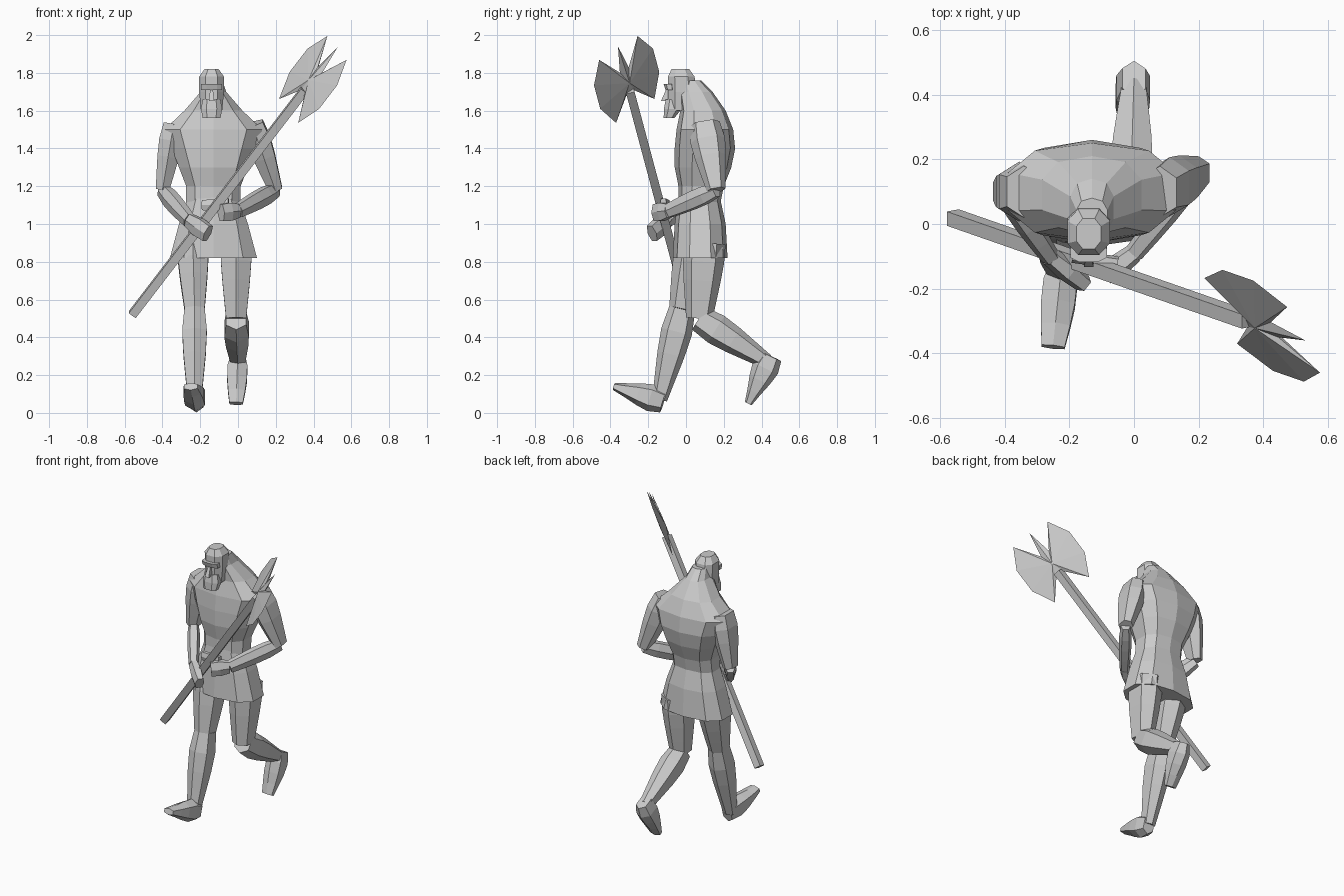
import bpy, bmesh, math
from mathutils import Vector

cube = bpy.data.objects.get("Cube")
if cube:
    bpy.data.objects.remove(cube, do_unlink=True)

grey = bpy.data.materials.new("plain_grey")
grey.use_nodes = True
shade = (.6, .6, .6, 1)
grey.diffuse_color = shade
grey.node_tree.nodes["Principled BSDF"].inputs["Base Color"].default_value = shade

ACROSS = Vector((1, 0, 0))
BACKWARD = Vector((0, 1, 0))
UPWARD = Vector((0, 0, 1))


def finish(name, bm):
    bmesh.ops.recalc_face_normals(bm, faces=bm.faces)
    mesh = bpy.data.meshes.new(name)
    bm.to_mesh(mesh)
    bm.free()
    mesh.materials.append(grey)
    obj = bpy.data.objects.new(name, mesh)
    bpy.context.collection.objects.link(obj)


def skin(name, rings):
    """Join rings of points with quads and close both ends."""
    bm = bmesh.new()
    loops = [[bm.verts.new(point) for point in ring] for ring in rings]
    for lower, upper in zip(loops, loops[1:]):
        for i in range(len(lower)):
            bm.faces.new((lower[i - 1], lower[i], upper[i], upper[i - 1]))
    bm.faces.new(loops[0])
    bm.faces.new(loops[-1])
    finish(name, bm)


def make_ring(centre, wide, deep, sides):
    """Rounded box outline around a centre."""
    points = []
    for i in range(sides):
        angle = (i + .5) * math.tau / sides
        c, s = math.cos(angle), math.sin(angle)
        points.append(centre + wide * math.copysign(abs(c) ** .8, c)
                      + deep * math.copysign(abs(s) ** .8, s))
    return points


def stack(name, rows, sides, middle):
    """Level rings from rows of height, half width, front and back."""
    rings = []
    for height, half, front, back in rows:
        centre = Vector((middle, (front + back) / 2, height))
        rings.append(make_ring(centre, ACROSS * half, BACKWARD * (back - front) / 2, sides))
    skin(name, rings)


def segment(name, start, end, first, last, bulge=0, side=ACROSS, sides=6, steps=4):
    """Tapered limb whose half width and half depth swell between the ends."""
    start, end = Vector(start), Vector(end)
    axis = (end - start).normalized()
    wide = (side - axis * side.dot(axis)).normalized()
    deep = axis.cross(wide)
    rings = []
    for i in range(steps + 1):
        t = i / steps
        swell = 1 + bulge * math.sin(math.pi * t ** .7)
        width, depth = Vector(first).lerp(Vector(last), t) * swell
        rings.append(make_ring(start.lerp(end, t), wide * width, deep * depth, sides))
    skin(name, rings)


# Torso leaning into the neck, and the flared skirt
body_middle, head_middle = -.13, -.14
stack("torso", [(1.1, .15, -.04, .18), (1.2, .15, -.04, .2), (1.3, .19, -.06, .24),
                (1.4, .23, -.06, .26), (1.5, .27, -.05, .25), (1.6, .16, -.03, .21),
                (1.7, .07, -.04, .14), (1.76, .05, -.04, .08)], 10, body_middle)
stack("skirt", [(.82, .24, -.07, .22), (1, .19, -.06, .21), (1.14, .14, -.04, .18)],
      10, body_middle)

# Head, beard, nose and brow
stack("head", [(1.6, .06, -.1, .05), (1.7, .07, -.1, .06), (1.78, .07, -.1, .05),
               (1.82, .04, -.08, .02)], 8, head_middle)
stack("beard", [(1.56, .05, -.12, -.06), (1.61, .06, -.12, -.02),
                (1.66, .05, -.11, -.02)], 8, head_middle)
stack("nose", [(1.65, .02, -.14, -.08), (1.71, .01, -.11, -.08)], 4, head_middle)
stack("brow", [(1.71, .06, -.11, -.06), (1.74, .06, -.12, -.06)], 8, head_middle)

# Arms: shoulder, elbow, wrist and knuckles
arms = {
    "right": ((-.34, .1, 1.53), (-.4, .1, 1.18), (-.26, -.1, 1.02), (-.16, -.18, .95)),
    "left": ((.08, .1, 1.53), (.2, .16, 1.18), (0, -.09, 1.07), (-.09, -.16, 1.06)),
}
for name, (shoulder, elbow, wrist, knuckles) in arms.items():
    segment(name + "_upper_arm", shoulder, elbow, (.06, .08), (.04, .05), .3)
    segment(name + "_forearm", elbow, wrist, (.04, .03), (.04, .03), .3, UPWARD)
    segment(name + "_hand", wrist, knuckles, (.04, .03), (.05, .03), .2, UPWARD, steps=2)
segment("left_fingers", (-.05, -.12, 1.1), (-.19, -.1, 1.1), (.04, .02), (.03, .02),
        0, UPWARD, steps=2)

# Legs: hip, knee, ankle, heel and toe
legs = {
    "right": ((-.24, .06, .9), (-.23, -.02, .55), (-.23, -.14, .07),
              (-.22, -.12, .06), (-.25, -.38, .14)),
    "left": ((-.01, .1, .9), (-.01, .07, .5), (0, .43, .27),
             (0, .45, .3), (-.01, .33, .05)),
}
for name, (hip, knee, ankle, heel, toe) in legs.items():
    segment(name + "_thigh", hip, knee, (.09, .11), (.06, .07), .1)
    segment(name + "_shin", knee, ankle, (.06, .07), (.04, .04), .35)
    segment(name + "_foot", heel, toe, (.04, .06), (.04, .02), .5)

# Axe shaft
low, tip = Vector((-.56, .02, .52)), Vector((.53, -.36, 1.94))
along = (tip - low).normalized()
origin = tip - along * .3
segment("axe_shaft", low, origin, (.03, .03), (.03, .03), sides=4, steps=1)

# Axe head: mirrored outline, thickest along the middle
across = Vector((.4, -.8, -.5)).normalized()
normal = along.cross(across).normalized()
half = [(.03, .14), (.13, .29), (.2, .16), (.2, 0), (.13, -.14), (.03, -.02)]
outline = [(0, .3)] + half + [(-out, up) for out, up in reversed(half)]
bm = bmesh.new()
rim = [bm.verts.new(origin + across * out + along * up) for out, up in outline]
for face_side in (normal, -normal):
    ridge = bm.verts.new(origin + along * .06 + face_side * .02)
    for i, corner in enumerate(rim):
        bm.faces.new((rim[i - 1], corner, ridge))
finish("axe_head", bm)
